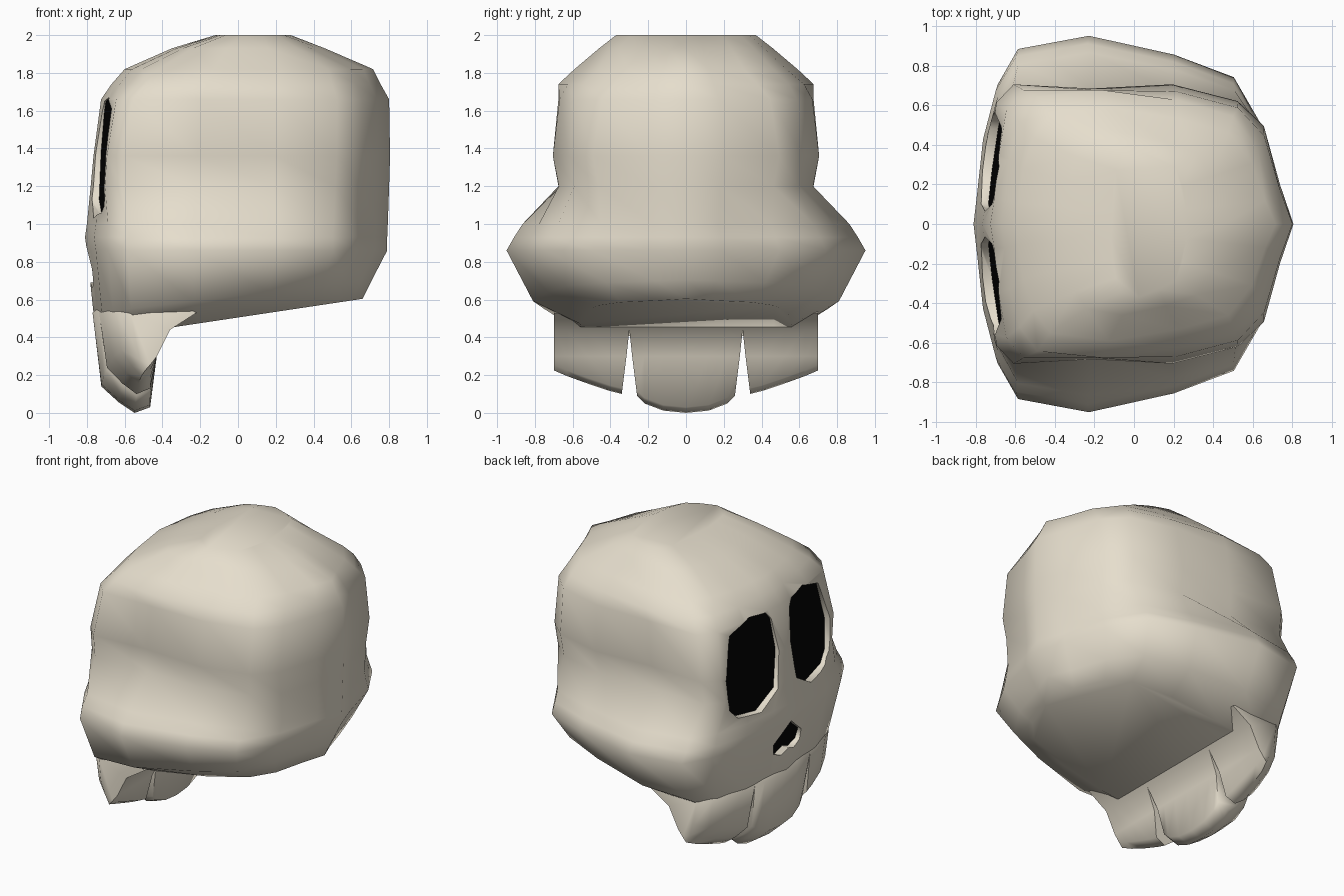
import bpy, bmesh

if "Cube" in bpy.data.objects:
    bpy.data.objects.remove(bpy.data.objects["Cube"])


def material(name, rgb):
    m = bpy.data.materials.new(name)
    m.diffuse_color = (*rgb, 1)
    m.use_nodes = True
    m.node_tree.nodes["Principled BSDF"].inputs["Base Color"].default_value = m.diffuse_color
    return m


BONE = material("bone", (0.79, 0.73, 0.61))
BLACK = material("socket black", (0.001, 0.001, 0.001))


def loft(name, rings, dark_cap=False):
    """Skin closed rings of equal length, capping both ends."""
    bm = bmesh.new()
    loops = [[bm.verts.new(p) for p in r] for r in rings]
    n = len(loops[0])
    for a, b in zip(loops, loops[1:]):
        for i in range(n):
            j = (i + 1) % n
            bm.faces.new((a[i], a[j], b[j], b[i]))
    bm.faces.new(loops[0])
    cap = bm.faces.new(loops[-1])
    cap.material_index = 1 if dark_cap else 0
    bmesh.ops.recalc_face_normals(bm, faces=bm.faces)
    me = bpy.data.meshes.new(name)
    bm.to_mesh(me)
    bm.free()
    me.materials.append(BONE)
    me.materials.append(BLACK)
    ob = bpy.data.objects.new(name, me)
    bpy.context.collection.objects.link(ob)
    return ob


def activate(ob):
    bpy.ops.object.select_all(action='DESELECT')
    ob.select_set(True)
    bpy.context.view_layer.objects.active = ob


def smooth(ob, angle):
    activate(ob)
    bpy.ops.object.shade_smooth_by_angle(angle=angle)


# Skull outline from face (-x) to back: (depth, width) boxy, then rounded
OUTLINE = [(0, 0, 0, 0), (.012, .17, .012, .18), (.027, .52, .03, .47),
           (.045, .87, .07, .74), (.10, 1, .135, .93),
           (.35, .97, .36, 1), (.61, 1, .63, .90), (.82, .88, .82, .78),
           (.905, .70, .91, .52), (.957, .28, .96, .20), (1, 0, 1, 0)]

# Levels: height, tilt, face x, back x, half width, roundness of outline
LEVELS = [(.505, .15, -.70, .66, .57, .5),
          (.62, .12, -.765, .71, .81, 1),
          (.86, 0, -.80, .79, .95, 1),
          (.93, 0, -.81, .79, .91, 1),
          (1.00, 0, -.80, .793, .865, 1),
          (1.20, 0, -.78, .80, .68, .1),
          (1.36, 0, -.765, .805, .705, 0),
          (1.66, 0, -.725, .80, .69, .3),
          (1.74, 0, -.67, .755, .68, .8),
          (1.82, 0, -.60, .715, .59, 1),
          (1.93, 0, -.35, .46, .46, 1),
          (2.00, 0, -.12, .28, .37, 1)]


def skull_ring(z, tilt, xf, xb, w, c):
    half = []
    for t0, w0, t1, w1 in OUTLINE:
        x = xf + (t0 + c * (t1 - t0)) * (xb - xf)
        half.append((x, w * (w0 + c * (w1 - w0)), z + tilt * x))
    return half + [(x, -y, h) for x, y, h in half[-2:0:-1]]


skull = loft("skull", [skull_ring(*lv) for lv in LEVELS])

# Sockets: outline in (y, z), cut to a floor that follows the face
EYE = [(.10, 1.60), (.14, 1.65), (.29, 1.67), (.48, 1.61), (.565, 1.34),
       (.545, 1.13), (.48, 1.06), (.27, 1.03), (.10, 1.13), (.065, 1.38)]
NOSE = [(0, .88), (.06, .83), (.15, .76), (.14, .69), (.07, .66), (0, .69)]


def eye_floor(y, z):
    return -.745 + .14 * y + .06 * (z - 1.2)


def nose_floor(y, z):
    return -.752 - .23 * (z - .78)


def cut_socket(outline, floor):
    cutter = loft("socket_cutter", [[(-1.2, y, z) for y, z in outline],
                                    [(floor(abs(y), z), y, z) for y, z in outline]],
                  dark_cap=True)
    cutter.hide_render = True
    mod = skull.modifiers.new("socket", 'BOOLEAN')
    mod.operation = 'DIFFERENCE'
    mod.solver = 'EXACT'
    mod.object = cutter
    activate(skull)
    bpy.ops.object.modifier_apply(modifier=mod.name)
    bpy.data.objects.remove(cutter, do_unlink=True)


def mirror_y(points):
    return [(-y, z) for y, z in points]


cut_socket(EYE, eye_floor)
cut_socket(mirror_y(EYE), eye_floor)
cut_socket(NOSE + mirror_y(NOSE[-2:0:-1]), nose_floor)
smooth(skull, 1.3)


# Upper jaw in three tooth blocks, swept across y, with wedge gaps between
def jaw_section(y, xf, zb, lean=0):
    def at(f):
        return xf + f * (-.46 - xf)
    pts = [(xf + .12, .64), (xf, .53), (at(.15), zb + .14), (at(.45), zb + .055),
           (at(.72), zb), (-.465, zb + .03), (-.43, .30), (-.36, .44), (-.22, .53)]
    return [(x, y + lean * max(0, .42 - z) / .32, z) for x, z in pts]


half = [(.12, -.77, .012), (.22, -.755, .05), (.30, -.735, .09, -.04)]
mirrored = [(-a[0], a[1], a[2], -a[3] if len(a) > 3 else 0) for a in half[::-1]]
front = mirrored + [(0, -.77, 0)] + half
smooth(loft("front_teeth", [jaw_section(*a) for a in front]), 1.2)

side = [(.30, -.735, .10, .04), (.40, -.72, .115), (.52, -.695, .155),
        (.63, -.645, .195), (.70, -.57, .225)]
for s, label in ((1, "left"), (-1, "right")):
    rings = [[(x, s * y, z) for x, y, z in jaw_section(*a)] for a in side]
    smooth(loft(label + "_side_teeth", rings), 1.2)
